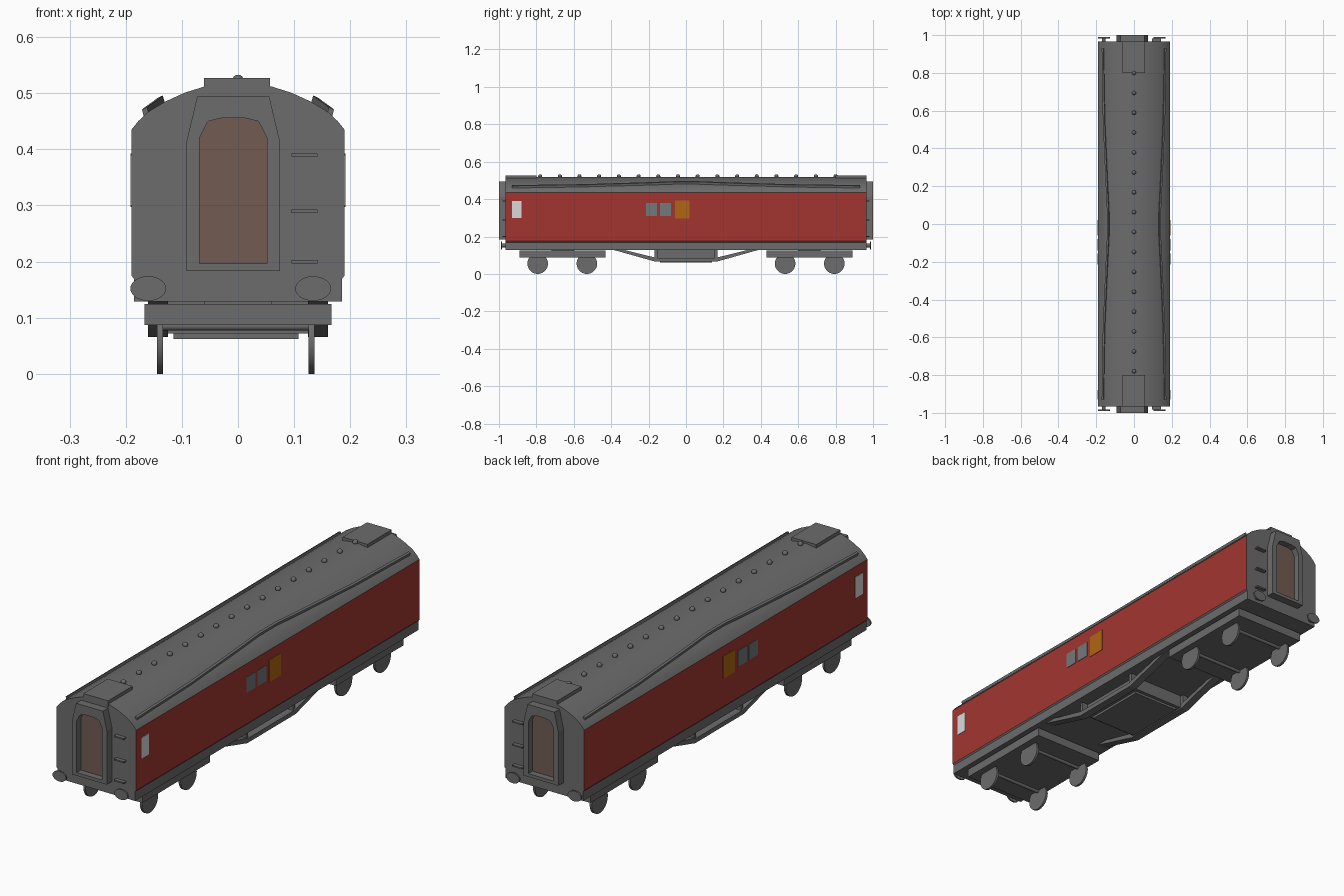
import bpy, bmesh, math
from mathutils import Matrix

if "Cube" in bpy.data.objects:
    bpy.data.objects.remove(bpy.data.objects["Cube"])


def material(name, r, g, b):
    m = bpy.data.materials.new(name)
    m.diffuse_color = (r, g, b, 1)
    m.use_nodes = True
    m.node_tree.nodes["Principled BSDF"].inputs["Base Color"].default_value = m.diffuse_color
    return m


GREY = material("dark grey", 0.15, 0.15, 0.15)
RED = material("coach red", 0.36, 0.036, 0.03)
BROWN = material("door brown", 0.165, 0.105, 0.085)
WHITE = material("plate white", 0.70, 0.70, 0.70)
ORANGE = material("plate orange", 0.44, 0.13, 0.006)
GLASS = material("window grey", 0.17, 0.19, 0.20)


def finish(bm, name, mats, smooth=None):
    bmesh.ops.recalc_face_normals(bm, faces=bm.faces)
    me = bpy.data.meshes.new(name)
    bm.to_mesh(me)
    bm.free()
    for m in mats:
        me.materials.append(m)
    ob = bpy.data.objects.new(name, me)
    bpy.context.collection.objects.link(ob)
    if smooth:
        bpy.ops.object.select_all(action='DESELECT')
        ob.select_set(True)
        bpy.context.view_layer.objects.active = ob
        bpy.ops.object.shade_smooth_by_angle(angle=math.radians(smooth))
    return ob


def loft(name, rings, mats=(GREY,), caps=True, rule=None, smooth=None):
    """Skin a row of equal point rings; without caps the row closes on itself."""
    bm = bmesh.new()
    vs = [[bm.verts.new(p) for p in r] for r in rings]
    n = len(vs[0])
    pairs = list(zip(vs, vs[1:])) + ([] if caps else [(vs[-1], vs[0])])
    for a, b in pairs:
        for i in range(n):
            j = (i + 1) % n
            bm.faces.new((a[i], a[j], b[j], b[i]))
    if caps:
        bm.faces.new(vs[0])
        bm.faces.new(vs[-1])
    bmesh.ops.recalc_face_normals(bm, faces=bm.faces)
    if rule:
        for f in bm.faces:
            f.material_index = rule(f)
    return finish(bm, name, mats, smooth)


def box(name, x, y, z, mat=GREY):
    ring = lambda h: [(x[0], y[0], h), (x[1], y[0], h), (x[1], y[1], h), (x[0], y[1], h)]
    return loft(name, [ring(z[0]), ring(z[1])], (mat,))


def cylinder(name, loc, r, depth, axis, scale_x=1.0):
    bm = bmesh.new()
    rot = Matrix.Rotation(math.pi / 2, 4, 'Y' if axis == 'X' else 'X')
    mat = Matrix.Translation(loc) @ Matrix.Diagonal((scale_x, 1, 1, 1)) @ rot
    bmesh.ops.create_cone(bm, cap_ends=True, segments=28, radius1=r, radius2=r,
                          depth=depth, matrix=mat)
    return finish(bm, name, (GREY,), 30)


def mirrored(half):
    return half + [(-x, z) for x, z in reversed(half)]


# Body shell: lower edge, red sides and arched roof in one section
half = [(0.185, 0.129), (0.185, 0.169), (0.19, 0.175), (0.19, 0.435), (0.178, 0.450),
        (0.160, 0.467), (0.130, 0.485), (0.095, 0.501), (0.060, 0.512), (0.02, 0.518)]
section = mirrored(half)
loft("coach_body", [[(x, y, z) for x, z in section] for y in (-0.965, 0.965)], (GREY, RED),
     rule=lambda f: int(abs(f.normal.x) > 0.99 and f.calc_center_median().z > 0.2), smooth=25)

# Roof vents
for i in range(16):
    bm = bmesh.new()
    bmesh.ops.create_uvsphere(bm, u_segments=14, v_segments=8, radius=0.011,
                              matrix=Matrix.Translation((0, -0.78 + i * 0.1053, 0.522)))
    finish(bm, "roof_vent", (GREY,), 60)

for s in (-1, 1):
    # Curved rain strip on each roof slope
    ends = [(0.164, 0.93, 0.467), (0.158, 0.55, 0.472), (0.145, 0.25, 0.481), (0.136, 0.06, 0.488)]
    path = [(x, -y, z) for x, y, z in ends] + ends[::-1]
    corners = ((-0.006, -0.006), (0.004, -0.008), (0.007, 0.004), (-0.002, 0.008))
    loft("rain_strip", [[(s * (x + dx), y, z + dz) for dx, dz in corners] for x, y, z in path])

    # Plates on each side wall
    wall = sorted((s * 0.186, s * 0.192))
    box("end_plate", wall, (-0.93, -0.88), (0.30, 0.39), WHITE)
    box("window_a", wall, (-0.215, -0.155), (0.31, 0.378), GLASS)
    box("window_b", wall, (-0.14, -0.08), (0.31, 0.378), GLASS)
    box("centre_plate", wall, (-0.06, 0.02), (0.297, 0.393), ORANGE)

    # Underframe truss
    truss = [(-0.40, 0.132), (-0.165, 0.066), (0.165, 0.066), (0.40, 0.132),
             (0.345, 0.132), (0.155, 0.085), (-0.155, 0.085), (-0.345, 0.132)]
    loft("truss", [[(s * x, y, z) for y, z in truss] for x in (0.125, 0.16)])
    for y in (-0.16, 0.16):
        box("truss_post", sorted((s * 0.13, s * 0.155)), (y - 0.008, y + 0.008), (0.075, 0.132))

# Equipment box between the trusses
box("equipment_box", (-0.125, 0.125), (-0.155, 0.155), (0.072, 0.132))
box("equipment_tray", (-0.115, 0.108), (-0.14, 0.14), (0.062, 0.074))

for e in (-1, 1):
    span = lambda a, b: sorted((e * a, e * b))
    # Raised roof slab at the end
    box("roof_slab", (-0.061, 0.057), span(0.80, 0.966), (0.50, 0.527))

    # Gangway frame with a recessed door
    cx = -0.0085
    outer = mirrored([(0.083, 0.183), (0.083, 0.415), (0.064, 0.495), (0.02, 0.495)])
    inner = mirrored([(0.0605, 0.197), (0.0605, 0.42), (0.045, 0.450), (0.02, 0.456)])
    ring = lambda pts, y: [(cx + x, e * y, z) for x, z in pts]
    loft("gangway_frame", [ring(outer, 0.96), ring(outer, 1.0), ring(inner, 1.0),
                           ring(inner, 0.96)], caps=False)
    loft("gangway_door", [ring(inner, 0.963), ring(inner, 0.972)], (BROWN,))

    # Climbing steps beside the gangway
    for z in (0.20, 0.29, 0.39):
        box("end_step", (0.095, 0.142), span(0.96, 0.982), (z - 0.003, z + 0.003))

    # Buffers
    for x in (-0.16, 0.134):
        cylinder("buffer_shank", (x, e * 0.97, 0.152), 0.01, 0.03, 'Y')
        cylinder("buffer_head", (x, e * 0.986, 0.152), 0.022, 0.007, 'Y', 1.45)

    # Bogie with four wheels
    box("bogie_frame", (-0.167, 0.167), span(0.43, 0.89), (0.087, 0.124))
    box("bogie_pivot", (-0.06, 0.06), span(0.60, 0.72), (0.12, 0.132))
    for y in (0.53, 0.793):
        for x in (-0.139, 0.131):
            cylinder("wheel", (x, e * y, 0.055), 0.055, 0.01, 'X')
        cylinder("axle", (-0.004, e * y, 0.085), 0.008, 0.27, 'X')
